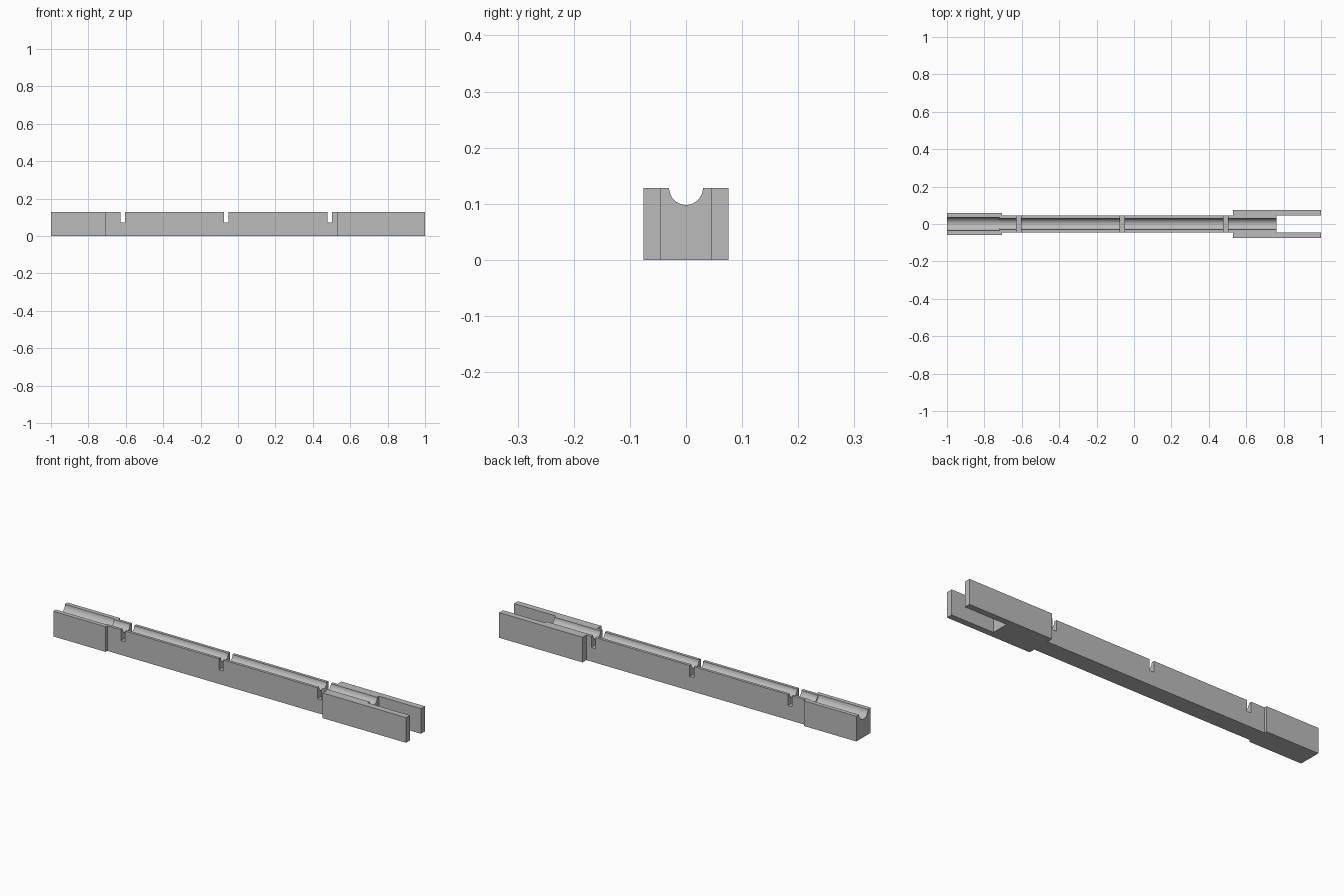
import bpy
import bmesh
import math

cube = bpy.data.objects.get("Cube")
if cube:
    bpy.data.objects.remove(cube, do_unlink=True)

TOP = 0.128           # height of the bar
BAR = 0.0445          # half widths
END = 0.058
FORK = 0.0757

grey = bpy.data.materials.new("plain_grey")
grey.use_nodes = True
grey.diffuse_color = (0.5, 0.5, 0.5, 1)
grey.node_tree.nodes["Principled BSDF"].inputs["Base Color"].default_value = (0.5, 0.5, 0.5, 1)


def prism(name, points, offset):
    """Solid made by sweeping a flat outline along an offset."""
    bm = bmesh.new()
    face = bm.faces.new([bm.verts.new(p) for p in points])
    swept = bmesh.ops.extrude_face_region(bm, geom=[face])["geom"]
    bmesh.ops.translate(bm, vec=offset, verts=[v for v in swept if isinstance(v, bmesh.types.BMVert)])
    bmesh.ops.recalc_face_normals(bm, faces=bm.faces)
    mesh = bpy.data.meshes.new(name)
    bm.to_mesh(mesh)
    bm.free()
    mesh.materials.append(grey)
    obj = bpy.data.objects.new(name, mesh)
    bpy.context.collection.objects.link(obj)
    return obj


def groove(name, x0, x1, radius, steps=32):
    """Round-bottomed trough cutter running along x."""
    arc = [math.pi * (1 + i / steps) for i in range(steps + 1)]
    points = [(x0, radius * math.cos(a), TOP + radius * math.sin(a)) for a in arc]
    points += [(x0, radius, TOP + 0.05), (x0, -radius, TOP + 0.05)]
    return prism(name, points, (x1 - x0, 0, 0))


def slot(name, x0, x1):
    """Square-bottomed crosswise notch cutter."""
    z0, z1 = 0.072, TOP + 0.05
    points = [(x0, -0.1, z0), (x1, -0.1, z0), (x1, -0.1, z1), (x0, -0.1, z1)]
    return prism(name, points, (0, 0.2, 0))


# Bar body: half of the plan outline, mirrored across the centre line
half = [(-1, END), (-0.705, END), (-0.705, BAR), (0.53, BAR), (0.53, FORK),
        (1, FORK), (1, BAR), (0.763, BAR)]
plan = half + [(x, -y) for x, y in reversed(half)]
body = prism("grooved_bar", [(x, y, 0) for x, y in plan], (0, 0, TOP))

# Long groove, wider groove in the plain end, and three notches
cutters = [groove("narrow_groove_cutter", -0.74, 0.8, 0.03),
           groove("wide_groove_cutter", -1.05, -0.72, 0.036)]
for x in (-0.617, -0.064, 0.49):
    cutters.append(slot("notch_cutter", x - 0.012, x + 0.012))

for cutter in cutters:
    cutter.hide_render = True
    mod = body.modifiers.new(cutter.name, 'BOOLEAN')
    mod.operation = 'DIFFERENCE'
    mod.solver = 'EXACT'
    mod.object = cutter

# Keep the cut shape and drop the cutters
graph = bpy.context.evaluated_depsgraph_get()
cut_mesh = bpy.data.meshes.new_from_object(body.evaluated_get(graph))
body.modifiers.clear()
body.data = cut_mesh
for cutter in cutters:
    bpy.data.objects.remove(cutter, do_unlink=True)

# Smooth groove, crisp edges
bpy.ops.object.select_all(action='DESELECT')
body.select_set(True)
bpy.context.view_layer.objects.active = body
bpy.ops.object.shade_smooth_by_angle(angle=math.radians(30))
